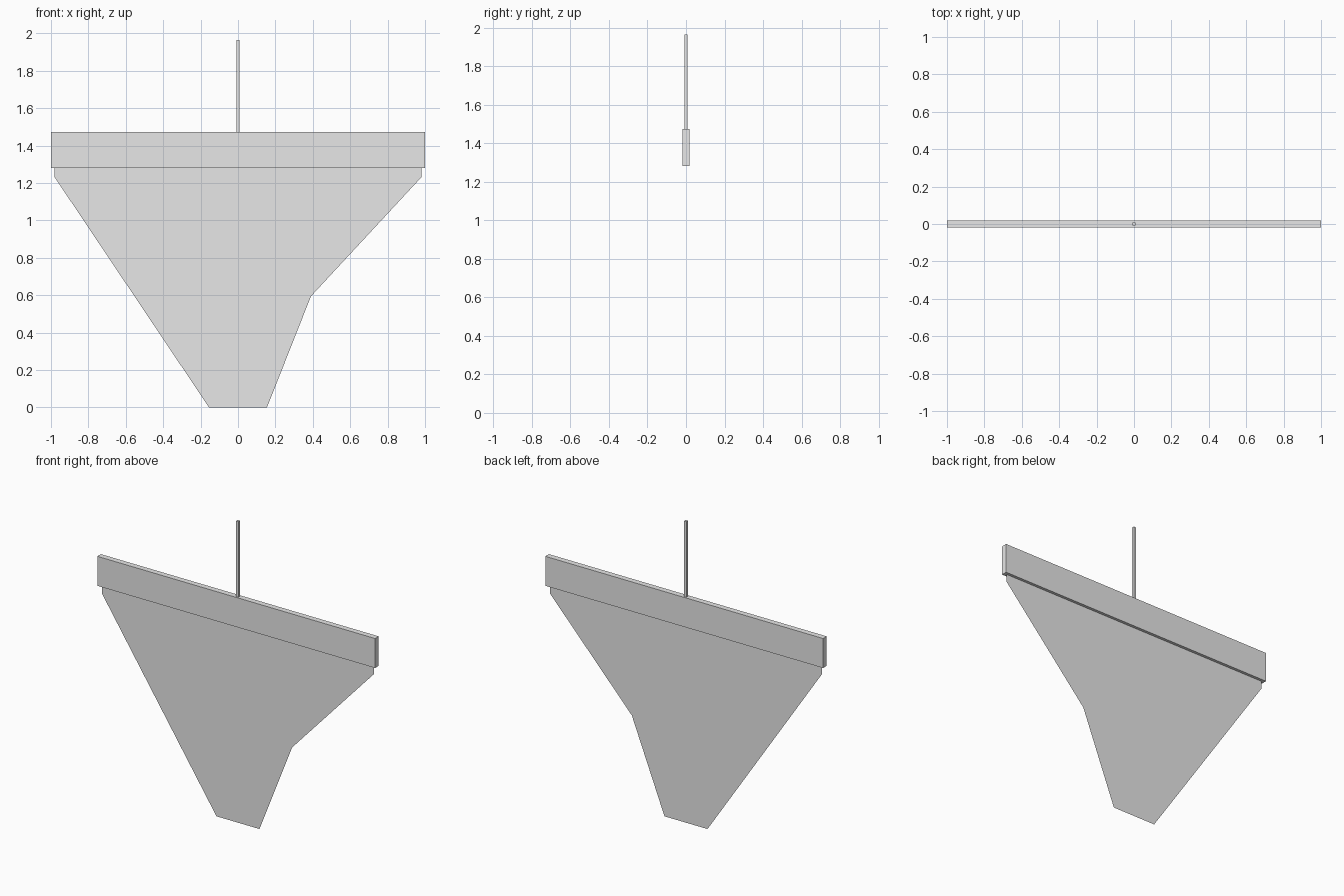
import bpy, bmesh

if "Cube" in bpy.data.objects:
    bpy.data.objects.remove(bpy.data.objects["Cube"])

grey = bpy.data.materials.new("plain_grey")
grey.diffuse_color = (0.8, 0.8, 0.8, 1)
grey.use_nodes = True
grey.node_tree.nodes["Principled BSDF"].inputs["Base Color"].default_value = grey.diffuse_color

PANEL = [(-0.155, 0), (0.155, 0), (0.39, 0.594), (0.98, 1.23),
         (0.98, 1.29), (-0.98, 1.29), (-0.98, 1.23)]
PATCH = [(-0.118, 0.056), (0.118, 0.056), (0.195, 0.492),
         (0.08, 0.738), (-0.097, 0.69), (-0.195, 0.412)]


def finish(name, bm):
    mesh = bpy.data.meshes.new(name)
    bm.to_mesh(mesh)
    bm.free()
    mesh.materials.append(grey)
    obj = bpy.data.objects.new(name, mesh)
    bpy.context.collection.objects.link(obj)
    return obj


def sheet(name, *loops):
    """Flat sheet in the xz plane; any loop after the first cuts a hole."""
    bm = bmesh.new()
    edges = []
    for loop in loops:
        verts = [bm.verts.new((x, 0, z)) for x, z in loop]
        edges += [bm.edges.new((v, verts[i - 1])) for i, v in enumerate(verts)]
    bmesh.ops.triangle_fill(bm, edges=edges, use_beauty=True, normal=(0, -1, 0))
    for face in bm.faces:
        face.normal_update()
        if face.normal.y > 0:
            face.normal_flip()
    return finish(name, bm)


def box(name, width, depth, bottom, top):
    bm = bmesh.new()
    bmesh.ops.create_cube(bm, size=1)
    for v in bm.verts:
        v.co = (v.co.x * width, v.co.y * depth,
                bottom + (v.co.z + 0.5) * (top - bottom))
    return finish(name, bm)


# Hanging sheet with its inlaid patch
sheet("hanging_panel", PANEL, PATCH)
sheet("inlaid_patch", PATCH)

# Crossbeam and the thin rod it hangs from
box("crossbeam", 2.0, 0.037, 1.281, 1.473)
box("hanging_rod", 0.016, 0.016, 1.473, 1.965)
